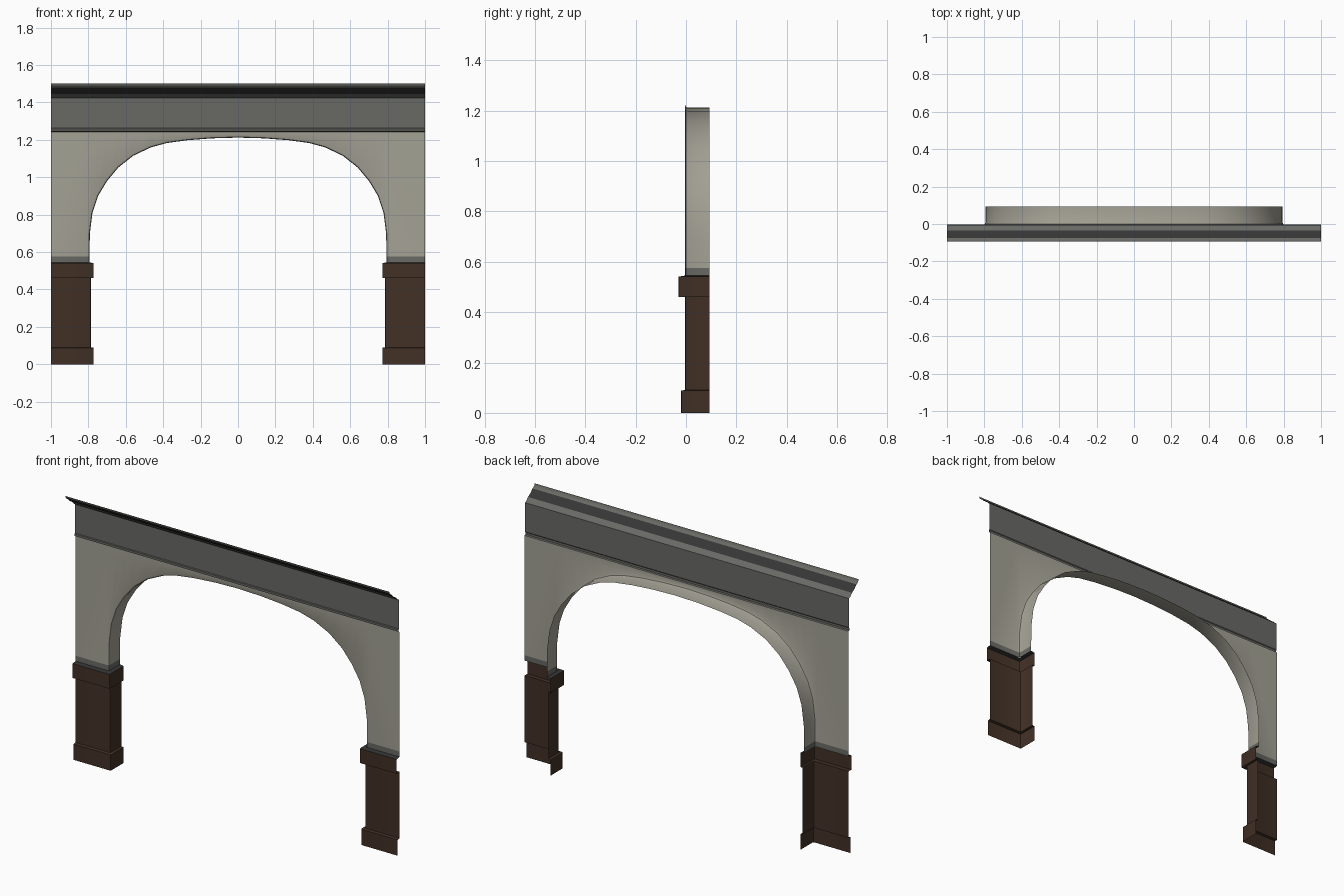
import bpy, bmesh, math
from mathutils import Vector

if "Cube" in bpy.data.objects:
    bpy.data.objects.remove(bpy.data.objects["Cube"])

FRONT, BACK = -0.004, 0.093      # wall face and rear edge of the reveal


def material(name, r, g, b):
    m = bpy.data.materials.new(name)
    m.diffuse_color = (r, g, b, 1)
    m.use_nodes = True
    m.node_tree.nodes["Principled BSDF"].inputs["Base Color"].default_value = m.diffuse_color
    return m


PLASTER = material("warm_plaster", 0.37, 0.36, 0.30)
GREY = material("grey_trim", 0.14, 0.14, 0.13)
DARK = material("dark_trim", 0.036, 0.036, 0.036)
BROWN = material("brown_wood", 0.054, 0.030, 0.019)


def finish(name, bm, mats):
    """Weld, face the sheet toward the front and make an object."""
    bmesh.ops.remove_doubles(bm, verts=bm.verts, dist=0.0001)
    bmesh.ops.recalc_face_normals(bm, faces=bm.faces)
    bm.normal_update()
    if sum(f.normal.y * f.calc_area() for f in bm.faces) > 0:
        bmesh.ops.reverse_faces(bm, faces=bm.faces)
    me = bpy.data.meshes.new(name)
    bm.to_mesh(me)
    bm.free()
    for m in mats:
        me.materials.append(m)
    ob = bpy.data.objects.new(name, me)
    bpy.context.collection.objects.link(ob)
    bpy.ops.object.select_all(action='DESELECT')
    ob.select_set(True)
    bpy.context.view_layer.objects.active = ob
    bpy.ops.object.shade_smooth_by_angle(angle=math.radians(35))
    return ob


def loft(bm, rows, row_mats=None):
    """Quads between consecutive rows of points."""
    grid = [[bm.verts.new(p) for p in row] for row in rows]
    for j in range(len(grid) - 1):
        for i in range(len(grid[j]) - 1):
            f = bm.faces.new((grid[j][i], grid[j][i + 1], grid[j + 1][i + 1], grid[j + 1][i]))
            f.material_index = row_mats[j] if row_mats else 0


def corner_skin(name, side, levels, mats, row_mats=None, c=0.006):
    """Open L-shaped skin: front face, eased corner, inner face. Level = (y, x, z)."""
    rows = []
    for y, x, z in levels:
        path = [(1, y), (x + c, y), (x + 0.3 * c, y + 0.3 * c), (x, y + c), (x, BACK)]
        rows.append([(side * px, py, z) for px, py in path])
    bm = bmesh.new()
    loft(bm, rows, row_mats)
    finish(name, bm, mats)


# Pillars: plinth, shaft, cap and the grey foot band of the wall
for side, tag in ((-1, "left"), (1, "right")):
    corner_skin("plinth_" + tag, side,
                [(-0.02, 0.772, 0), (-0.02, 0.772, 0.088), (FRONT, 0.785, 0.091)], [BROWN])
    corner_skin("shaft_" + tag, side,
                [(FRONT, 0.785, 0.09), (FRONT, 0.785, 0.462)], [BROWN], c=0.010)
    corner_skin("cap_" + tag, side,
                [(FRONT, 0.785, 0.461), (-0.03, 0.772, 0.461), (-0.03, 0.772, 0.541),
                 (FRONT, 0.794, 0.545)], [BROWN, DARK], [0, 0, 1])
    corner_skin("foot_band_" + tag, side,
                [(FRONT, 0.794, 0.545), (FRONT, 0.794, 0.575)], [GREY], c=0.012)

# Arched wall: half curve mirrored, eased edge, reveal and front face
half = [(0.794, 0.575), (0.792, 0.70), (0.778, 0.81), (0.748, 0.90), (0.70, 0.98),
        (0.64, 1.052), (0.56, 1.115), (0.465, 1.16), (0.38, 1.183), (0.27, 1.198),
        (0.14, 1.208), (0, 1.212)]
curve = [Vector(p) for p in half] + [Vector((-x, z)) for x, z in reversed(half[:-1])]
normals = []
for i in range(len(curve)):
    t = curve[min(i + 1, len(curve) - 1)] - curve[max(i - 1, 0)]
    normals.append(Vector((t.y, -t.x)).normalized())
normals[0], normals[-1] = Vector((1, 0)), Vector((-1, 0))


def arch_row(offset, y):
    pts = [p + n * offset for p, n in zip(curve, normals)]
    return [(p.x, y, p.y) for p in pts]


WALL_TOP = 1.243
R = 0.012
edge = arch_row(R, FRONT)
bm = bmesh.new()
loft(bm, [edge, arch_row(0.3 * R, FRONT + 0.3 * R), arch_row(0, FRONT + R), arch_row(0, BACK)])
loft(bm, [[(x, FRONT, WALL_TOP) for x, y, z in edge], edge])
for s in (-1, 1):
    x0 = edge[0][0]
    loft(bm, [[(s * x0, FRONT, WALL_TOP), (s, FRONT, WALL_TOP)],
              [(s * x0, FRONT, 0.575), (s, FRONT, 0.575)]])
finish("arched_wall", bm, [PLASTER])


def moulding(name, profile, mats, row_mats=None):
    """Profile of (y, z) run along the full width, open at the ends."""
    bm = bmesh.new()
    loft(bm, [[(-1, y, z), (1, y, z)] for y, z in profile], row_mats)
    finish(name, bm, mats)


# Frieze board with a small lip at its foot
moulding("frieze", [(FRONT, 1.243), (-0.012, 1.246), (-0.012, 1.258), (-0.009, 1.262),
                    (-0.009, 1.424)], [GREY])
# Cornice: bed mould, dark cove and top lip
moulding("cornice", [(-0.009, 1.424), (-0.018, 1.427), (-0.035, 1.446),
                     (-0.042, 1.45), (-0.058, 1.460), (-0.075, 1.478),
                     (-0.085, 1.483), (-0.091, 1.490), (-0.093, 1.5)],
         [GREY, DARK], [0, 0, 1, 1, 1, 0, 0, 0])
